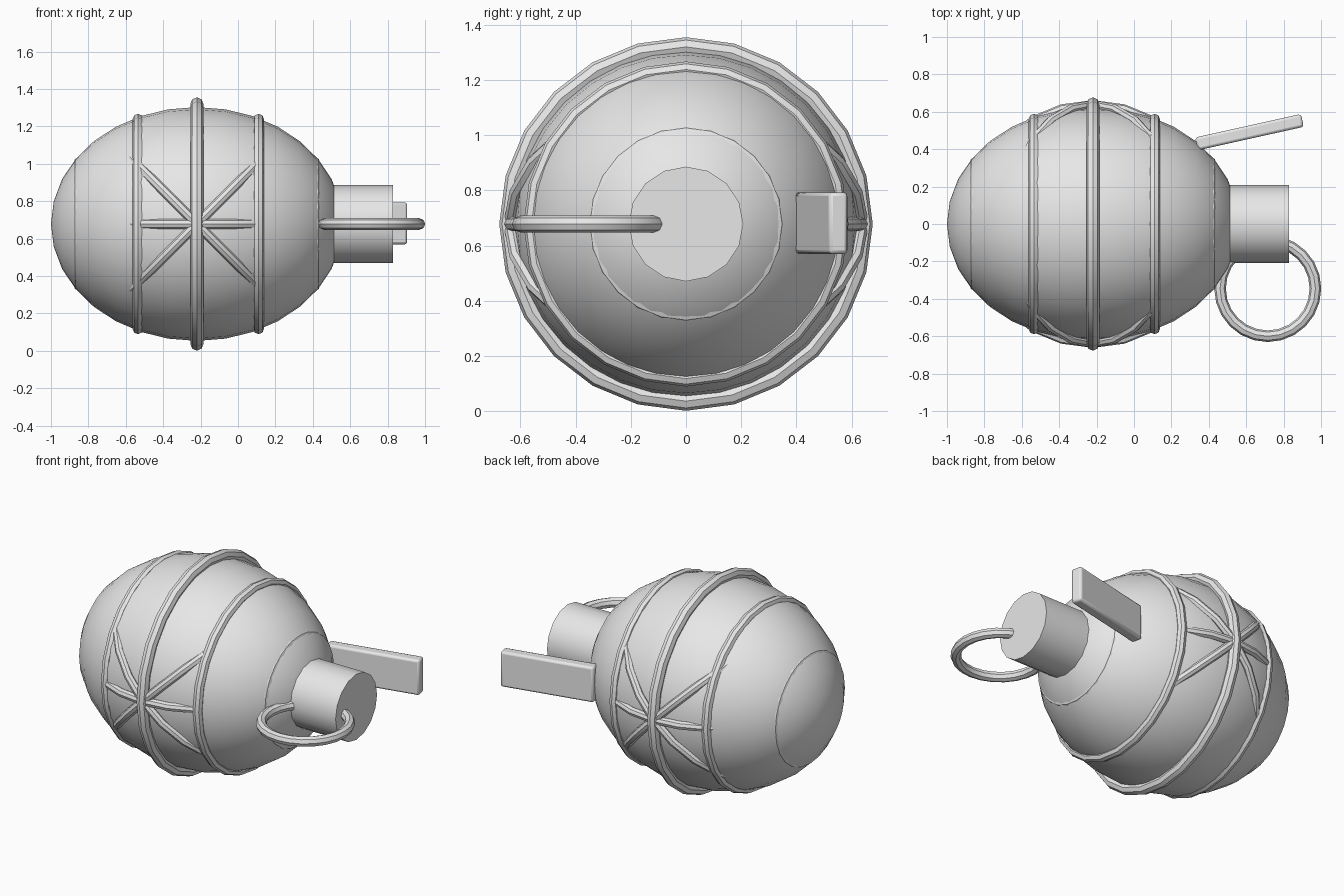
import bpy, math
from math import radians

if "Cube" in bpy.data.objects:
    bpy.data.objects.remove(bpy.data.objects["Cube"])

CX, CZ = -0.22, 0.678          # body centre
A, B = 0.78, 0.625             # body half length and radius

grey = bpy.data.materials.new("light grey")
grey.diffuse_color = (0.8, 0.8, 0.8, 1)
grey.use_nodes = True
grey.node_tree.nodes["Principled BSDF"].inputs["Base Color"].default_value = grey.diffuse_color


def finish(name, angle=30):
    ob = bpy.context.object
    ob.name = name
    ob.data.materials.append(grey)
    bpy.ops.object.transform_apply(location=False, rotation=True, scale=True)
    bpy.ops.object.shade_smooth_by_angle(angle=radians(angle))
    return ob


def ring(name, loc, rot, major, minor):
    bpy.ops.mesh.primitive_torus_add(
        location=loc, rotation=rot, major_radius=major, minor_radius=minor,
        major_segments=24, minor_segments=8)
    return finish(name)


# Egg-shaped body with its poles along x
bpy.ops.mesh.primitive_uv_sphere_add(segments=32, ring_count=16, radius=1,
                                     location=(CX, 0, CZ), rotation=(0, radians(90), 0))
bpy.context.object.scale = (B, B, A)
finish("body", 40)

# Bands around the body: middle, sides, and nearly sunken end bands
for name, dx, major, minor in (("middle_band", 0, 0.642, 0.035),
                               ("rear_band", -0.315, 0.56, 0.029),
                               ("front_band", 0.33, 0.56, 0.029),
                               ("rear_end_band", -0.63, 0.327, 0.03),
                               ("front_end_band", 0.63, 0.327, 0.03)):
    ring(name, (CX + dx, 0, CZ), (0, radians(90), 0), major, minor)

# Crossing hoops that surface as stars on both flanks
for name, ang in (("level_hoop", 0), ("rising_hoop", 45), ("falling_hoop", -45)):
    ring(name, (CX, 0, CZ), (0, radians(ang), 0), 0.636, 0.026)

# Neck cylinder
bpy.ops.mesh.primitive_cylinder_add(vertices=16, radius=0.208, depth=0.53,
                                    location=(0.565, 0, CZ), rotation=(0, radians(90), 0))
finish("neck")

# Pull ring
ring("pull_ring", (0.715, -0.345, CZ), (0, 0, 0), 0.255, 0.031)

# Safety lever, a slanted softened bar
bpy.ops.mesh.primitive_cube_add(size=1, location=(0.617, 0.491, CZ + 0.003),
                                rotation=(0, 0, radians(12.5)))
bpy.context.object.scale = (0.58, 0.07, 0.224)
lever = finish("lever")
bevel = lever.modifiers.new("soft edges", 'BEVEL')
bevel.width = 0.014
bevel.segments = 2
